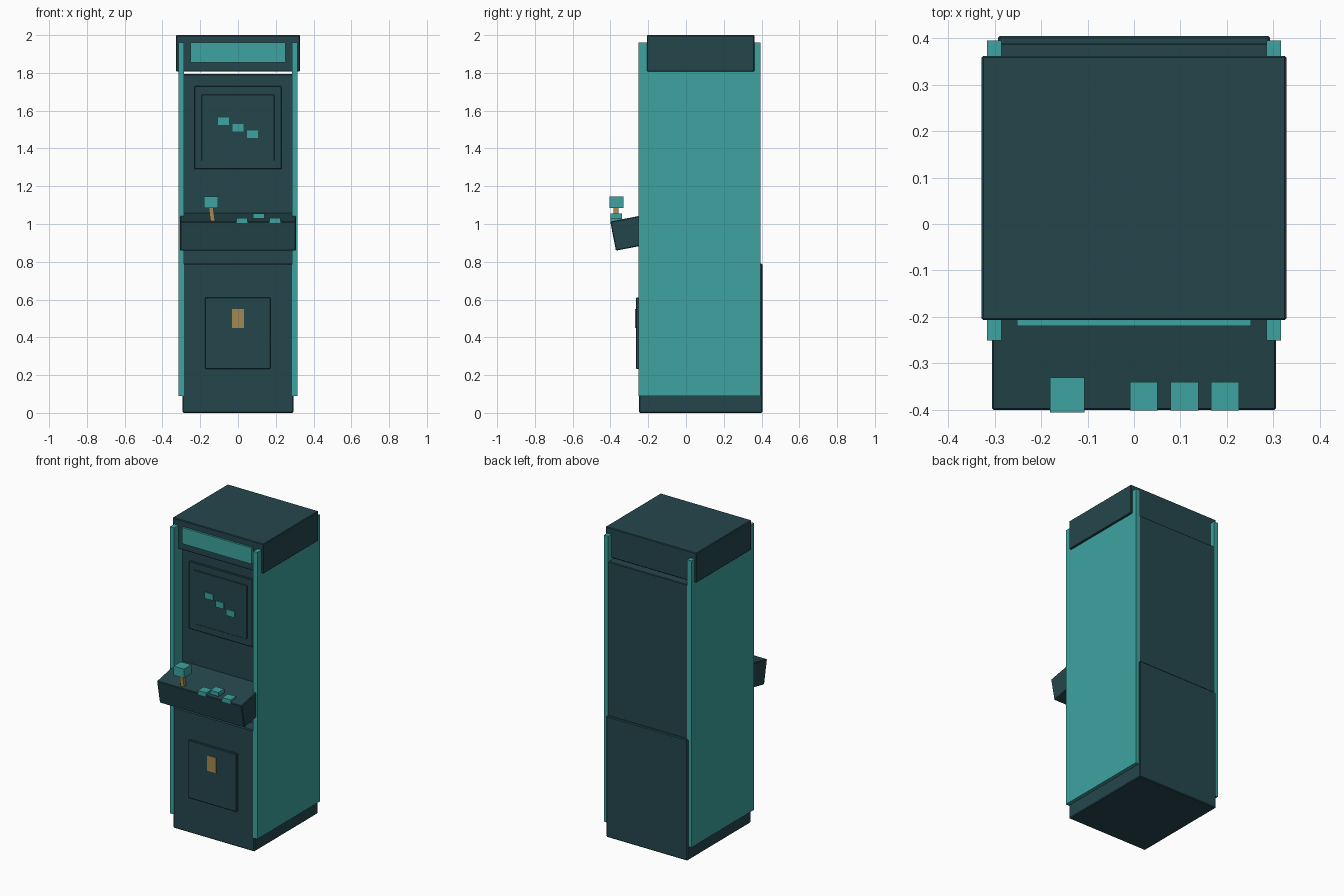
import bpy, math
from mathutils import Matrix, Vector

if "Cube" in bpy.data.objects:
    bpy.data.objects.remove(bpy.data.objects["Cube"])


def material(name, rgb):
    m = bpy.data.materials.new(name)
    m.diffuse_color = (*rgb, 1)
    m.use_nodes = True
    m.node_tree.nodes["Principled BSDF"].inputs["Base Color"].default_value = m.diffuse_color
    return m


DARK = material("dark_teal", (0.018, 0.062, 0.073))
TEAL = material("bright_teal", (0.047, 0.37, 0.35))
TAN = material("brass_tan", (0.36, 0.25, 0.082))


def box(name, x, y, z, mat, bevel=0.0):
    """Box spanning the (min, max) ranges on each axis."""
    centre = Vector([(a + b) / 2 for a, b in (x, y, z)])
    size = [b - a for a, b in (x, y, z)]
    bpy.ops.mesh.primitive_cube_add(size=1, location=centre)
    ob = bpy.context.object
    ob.name = name
    ob.data.transform(Matrix.Diagonal((*size, 1)))
    ob.data.materials.append(mat)
    if bevel:
        mod = ob.modifiers.new("edge", 'BEVEL')
        mod.width = bevel
        mod.segments = 1
    return ob


# Cabinet body: wide base, recessed upper section, overhanging top
box("cabinet_base", (-0.293, 0.293), (-0.249, 0.405), (0, 0.79), DARK, 0.005)
box("cabinet_upper", (-0.29, 0.29), (-0.165, 0.39), (0.78, 1.793), DARK, 0.004)
box("top_box", (-0.328, 0.328), (-0.207, 0.362), (1.807, 2.0), DARK, 0.004)

# Side panels
for side, s in (("left", -1), ("right", 1)):
    a, b = sorted((s * 0.285, s * 0.316))
    box(side + "_side_panel", (a, b), (-0.251, 0.395), (0.09, 1.96), TEAL)

# Lit sign
box("marquee_sign", (-0.252, 0.252), (-0.22, -0.2), (1.855, 1.96), TEAL)

# Screen with frame and three picture blocks
box("screen_frame", (-0.23, 0.23), (-0.178, -0.16), (1.29, 1.73), DARK, 0.003)
box("screen_glass", (-0.192, 0.192), (-0.184, -0.17), (1.335, 1.685), DARK, 0.002)
for i in (-1, 0, 1):
    z = 1.51 - i * 0.035
    box(f"screen_block_{i + 2}", (i * 0.077 - 0.03, i * 0.077 + 0.03),
        (-0.191, -0.183), (z - 0.02, z + 0.02), TEAL)

# Tilted control deck, hinged about its top front edge
deck = box("control_deck", (-0.306, 0.306), (0, 0.3), (-0.157, 0), DARK, 0.004)
deck.data.transform(Matrix.Translation(deck.location))
deck.location = (0, -0.401, 1.013)
deck.rotation_euler.x = math.radians(11)

# Buttons
for i, (x, z) in enumerate(((0.021, 1.005), (0.109, 1.03), (0.196, 1.005))):
    box(f"button_{i + 1}", (x - 0.03, x + 0.03), (-0.401, -0.34),
        (z, z + 0.026), TEAL)

# Joystick with leaning shaft
shaft = box("joystick_shaft", (-0.15, -0.126), (-0.383, -0.358), (1.0, 1.095), TAN)
shaft.rotation_euler.y = math.radians(-8)
box("joystick_knob", (-0.181, -0.106), (-0.406, -0.33), (1.086, 1.145), TEAL)

# Coin door
box("coin_door", (-0.174, 0.173), (-0.264, -0.24), (0.233, 0.61), DARK, 0.003)
box("coin_slot", (-0.033, 0.031), (-0.27, -0.262), (0.45, 0.55), TAN)
